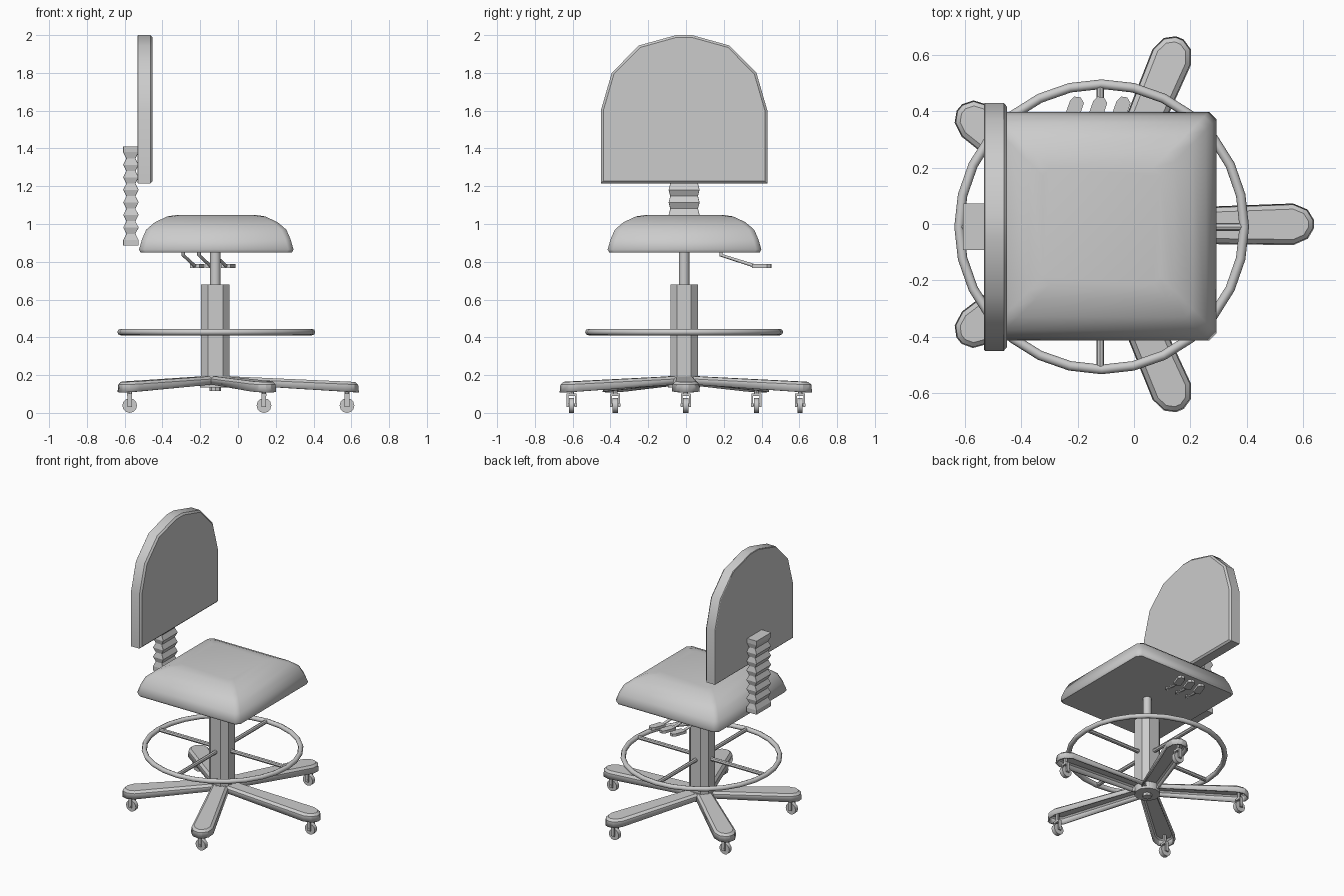
import bpy, bmesh, math
from mathutils import Vector

if "Cube" in bpy.data.objects:
    bpy.data.objects.remove(bpy.data.objects["Cube"])

CX, CY = -0.12, -0.01          # column axis


def finish(o, angle=None):
    if angle:
        bpy.ops.object.select_all(action='DESELECT')
        o.select_set(True)
        bpy.context.view_layer.objects.active = o
        bpy.ops.object.shade_smooth_by_angle(angle=math.radians(angle))
    return o


def loft(name, rings, angle=None, open_start=False):
    """Skin a stack of equal-length rings and cap the ends."""
    bm = bmesh.new()
    vs = [[bm.verts.new(p) for p in r] for r in rings]
    n = len(rings[0])
    for a, b in zip(vs, vs[1:]):
        for i in range(n):
            j = (i + 1) % n
            bm.faces.new((a[i], a[j], b[j], b[i]))
    bm.faces.new(vs[-1])
    if not open_start:
        bm.faces.new(vs[0][::-1])
        bmesh.ops.recalc_face_normals(bm, faces=bm.faces)
    me = bpy.data.meshes.new(name)
    bm.to_mesh(me)
    bm.free()
    o = bpy.data.objects.new(name, me)
    bpy.context.collection.objects.link(o)
    return finish(o, angle)


def rect(cx, cy, hx, hy, c, z):
    """Rectangle with chamfered corners, counter-clockwise."""
    pts = [(hx, -hy + c), (hx, hy - c), (hx - c, hy), (-hx + c, hy),
           (-hx, hy - c), (-hx, -hy + c), (-hx + c, -hy), (hx - c, -hy)]
    return [(cx + x, cy + y, z) for x, y in pts]


def rod(name, a, b, r, sides=10, angle=40):
    a, b = Vector(a), Vector(b)
    d = b - a
    bpy.ops.mesh.primitive_cylinder_add(vertices=sides, radius=r, depth=d.length, location=(a + b) / 2)
    o = bpy.context.object
    o.name = name
    o.rotation_euler = d.to_track_quat('Z', 'Y').to_euler()
    return finish(o, angle)


def box(name, loc, size):
    bpy.ops.mesh.primitive_cube_add(size=1, location=loc)
    o = bpy.context.object
    o.name = name
    o.scale = size
    return o


# Seat cushion: stacked insets
seat_profile = [(0.85, 0.008), (0.865, 0.0), (0.92, 0.016), (0.97, 0.038),
                (1.01, 0.085), (1.04, 0.15), (1.048, 0.2)]
loft("seat", [rect(-0.115, -0.008, 0.409 - i, 0.407 - i, 0.028, z) for z, i in seat_profile], 50)

# Backrest panel: arched outline with a softened front edge
arch = [(0.441, 1.215), (0.441, 1.6), (0.383, 1.8), (0.24, 1.945), (0.042, 2.0)]
arch += [(-y, z) for y, z in arch[::-1]]


def arch_ring(x, s):
    return [(x, -0.01 + y * s, 1.6 + (z - 1.6) * s) for y, z in arch]


loft("backrest", [arch_ring(-0.533, 0.99), arch_ring(-0.53, 1.0),
                  arch_ring(-0.463, 1.0), arch_ring(-0.452, 0.97)], 30)

# Bellows spine behind the seat
TEETH = 7
pitch = (1.38 - 0.915) / TEETH
levels = [(0.885, 0), (0.915, 0)]
for k in range(TEETH):
    z = 0.915 + k * pitch
    levels += [(z + pitch / 2, 0.017), (z + pitch, 0)]
levels.append((1.41, 0))
loft("back_spine", [rect(-0.567, -0.01, 0.041 - i, 0.082 - i * 0.5, 0.001, z) for z, i in levels])

# Column
loft("column_sleeve", [rect(CX, CY, 0.076, 0.073, 0.036, z) for z in (0.15, 0.68)])
rod("column_piston", (CX, CY, 0.66), (CX, CY, 0.86), 0.028, 12)
rod("hub", (CX, CY, 0.135), (CX, CY, 0.195), 0.085, 10)
rod("hub_pin", (CX, CY, 0.115), (CX, CY, 0.15), 0.03, 8)

# Foot ring with four spokes
bpy.ops.mesh.primitive_torus_add(major_segments=28, minor_segments=8, major_radius=0.507,
                                 minor_radius=0.017, location=(CX + 0.005, CY, 0.428))
bpy.context.object.name = "foot_ring"
finish(bpy.context.object, 60)
for k in range(4):
    a = k * math.pi / 2
    d = Vector((math.cos(a), math.sin(a), 0))
    c = Vector((CX, CY, 0.428))
    rod(f"foot_ring_spoke_{k}", c + d * 0.06, c + d * 0.505, 0.014, 8)


# Star base: hollow channel legs, each ending in a caster
def leg(name, tip):
    start = Vector((CX, CY))
    u = tip - start
    L = u.length
    u.normalize()
    v = Vector((-u.y, u.x))

    def ring(inset, drop):
        w = 0.074 - inset
        pts = [(0.03, -0.058 + inset), (L, -w), (L + w * 0.7, -w * 0.7), (L + w, -w * 0.2),
               (L + w, w * 0.2), (L + w * 0.7, w * 0.7), (L, w), (0.03, 0.058 - inset)]
        out = []
        for s, t in pts:
            p = start + u * s + v * t
            f = s / (L + 0.074)
            z = (0.155 - 0.046 * f) if drop is None else 0.197 - 0.034 * f - drop
            out.append((p.x, p.y, z))
        return out

    o = loft(name, [ring(0, None), ring(0.004, 0.014), ring(0.02, 0)], 30, open_start=True)
    m = o.modifiers.new("wall", 'SOLIDIFY')
    m.thickness = 0.012
    m.offset = -1


def caster(k, x, y):
    rod(f"caster_wheel_{k}", (x, y - 0.014, 0.039), (x, y + 0.014, 0.039), 0.039, 12)
    rod(f"caster_axle_{k}", (x, y - 0.028, 0.042), (x, y + 0.028, 0.042), 0.009, 8)
    for s in (-1, 1):
        box(f"caster_fork_{k}_{s}", (x, y + s * 0.022, 0.065), (0.024, 0.009, 0.07))
    box(f"caster_bridge_{k}", (x, y, 0.096), (0.026, 0.052, 0.014))
    rod(f"caster_stem_{k}", (x, y, 0.095), (x, y, 0.158), 0.012, 8)


for k in range(5):
    a = k * math.tau / 5
    d = Vector((math.cos(a), math.sin(a)))
    c = Vector((-0.059, -0.001))
    leg(f"base_leg_{k}", c + d * 0.625)
    p = c + d * 0.636
    caster(k, p.x, p.y)

# Three adjusting levers under the seat
for k in range(3):
    x = -0.29 + k * 0.083
    cu = bpy.data.curves.new(f"lever_{k}", 'CURVE')
    cu.dimensions = '3D'
    cu.bevel_depth = 0.01
    cu.bevel_resolution = 1
    cu.use_fill_caps = True
    sp = cu.splines.new('POLY')
    path = [(x, 0.185, 0.86), (x, 0.185, 0.835), (x + 0.06, 0.36, 0.779), (x + 0.07, 0.4, 0.777)]
    sp.points.add(len(path) - 1)
    for pt, co in zip(sp.points, path):
        pt.co = (*co, 1)
    bpy.context.collection.objects.link(bpy.data.objects.new(f"lever_{k}", cu))
    paddle = [(0.035, 0.36), (0.085, 0.35), (0.112, 0.43), (0.1, 0.45), (0.078, 0.453), (0.062, 0.437)]
    loft(f"lever_paddle_{k}", [[(x + px, py, z) for px, py in paddle] for z in (0.768, 0.787)])
